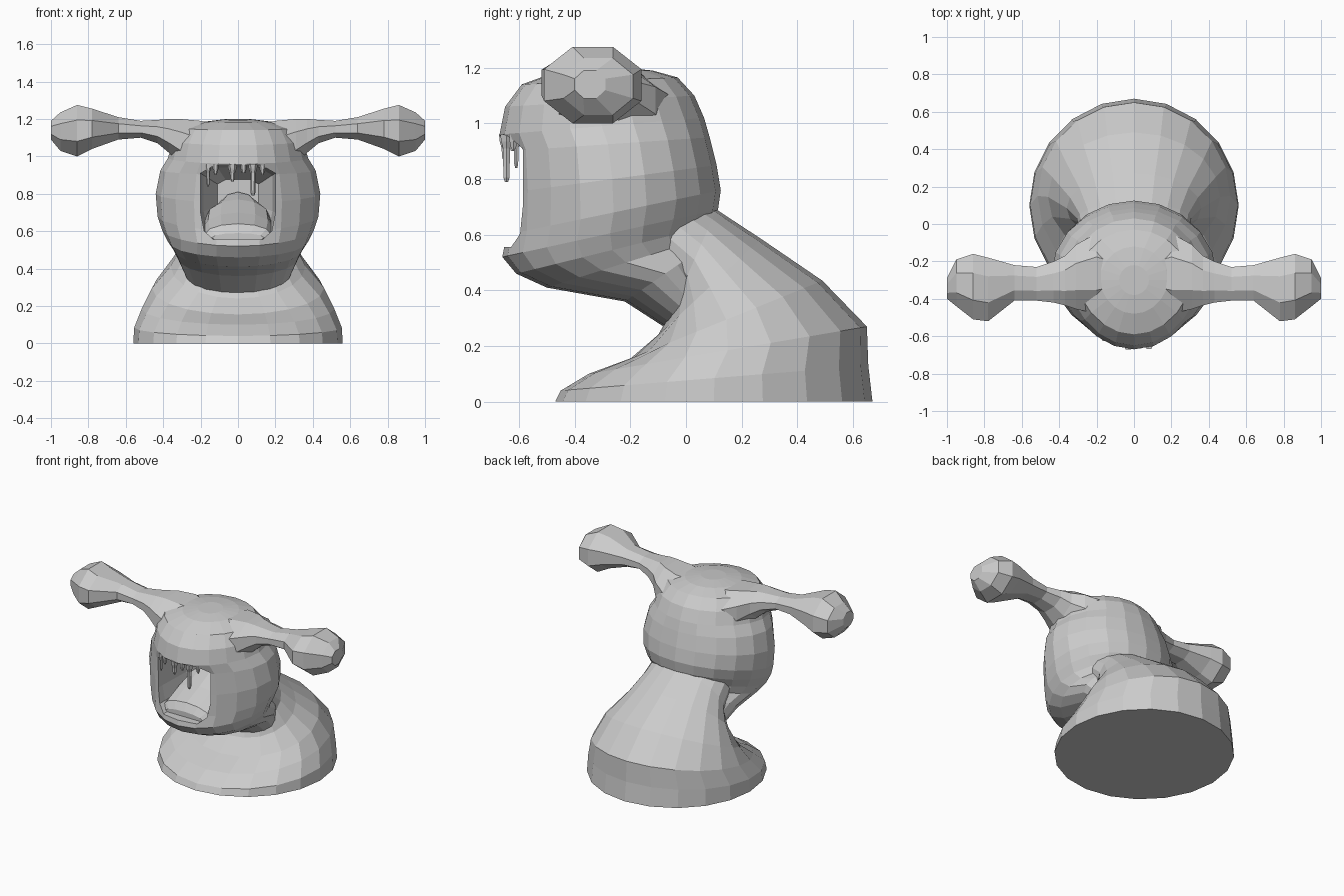
import bpy, bmesh, math
from mathutils import Vector

if "Cube" in bpy.data.objects:
    bpy.data.objects.remove(bpy.data.objects["Cube"])


def loft(name, rings):
    """Skin a list of equal-length point rings and cap both ends."""
    bm = bmesh.new()
    rows = [[bm.verts.new(p) for p in ring] for ring in rings]
    n = len(rows[0])
    for a, b in zip(rows, rows[1:]):
        for i in range(n):
            j = (i + 1) % n
            bm.faces.new((a[i], a[j], b[j], b[i]))
    bm.faces.new(rows[0])
    bm.faces.new(rows[-1])
    bmesh.ops.recalc_face_normals(bm, faces=bm.faces)
    mesh = bpy.data.meshes.new(name)
    bm.to_mesh(mesh)
    bm.free()
    ob = bpy.data.objects.new(name, mesh)
    bpy.context.collection.objects.link(ob)
    return ob


def tilted_ring(fy, fz, by, bz, w, n=20):
    """Ellipse through a front point and a back point, with half width w."""
    mid = Vector((0, (fy + by) / 2, (fz + bz) / 2))
    half = Vector((0, (by - fy) / 2, (bz - fz) / 2))
    return [mid + half * math.sin(t) + Vector((w * math.cos(t), 0, 0))
            for t in (math.tau * i / n for i in range(n))]


def boolean(ob, other, op):
    mod = ob.modifiers.new(op.title(), 'BOOLEAN')
    mod.operation = op
    mod.solver = 'EXACT'
    mod.object = other
    bpy.context.view_layer.objects.active = ob
    bpy.ops.object.modifier_apply(modifier=mod.name)
    bpy.data.objects.remove(other)


# Slumped body: front y, z, back y, z, half width
body = loft("body", [tilted_ring(*r) for r in (
    (-.47, .00, .67, .00, .56),
    (-.45, .04, .655, .13, .555),
    (-.35, .10, .65, .27, .515),
    (-.20, .155, .49, .435, .46),
    (-.10, .24, .27, .585, .36),
    (-.05, .33, .11, .69, .305),
    (-.18, .47, .02, .74, .29))])

# Bulbous head
head = loft("head", [tilted_ring(*r) for r in (
    (-.065, .26, .06, .50, .285),
    (-.22, .36, .07, .56, .325),
    (-.50, .41, .07, .59, .345),
    (-.61, .46, .08, .63, .375),
    (-.66, .52, .115, .69, .405),
    (-.645, .60, .125, .76, .43),
    (-.64, .75, .11, .85, .44),
    (-.645, .90, .085, .95, .415),
    (-.67, .96, .065, 1.02, .375),
    (-.65, 1.06, .03, 1.10, .35),
    (-.59, 1.14, -.03, 1.165, .30),
    (-.48, 1.18, -.12, 1.19, .18),
    (-.38, 1.195, -.22, 1.20, .08))])

# Front of the head tapers toward the muzzle
for v in head.data.vertices:
    if v.co.y < -.35 and v.co.z > .5:
        v.co.x *= 1 - .45 * min(-.35 - v.co.y, .2)

# Eye stalks ending in faceted clubs: x, y range, z range
stations = (
    (.10, -.42, -.12, .90, 1.17), (.20, -.48, -.05, .87, 1.19),
    (.31, -.455, -.11, .965, 1.20), (.37, -.435, -.17, 1.02, 1.20),
    (.43, -.42, -.20, 1.07, 1.195), (.52, -.41, -.23, 1.10, 1.19),
    (.64, -.41, -.22, 1.09, 1.21), (.78, -.52, -.18, 1.04, 1.255),
    (.86, -.51, -.16, 1.00, 1.275), (.95, -.44, -.19, 1.03, 1.235),
    (1.0, -.40, -.29, 1.09, 1.19))
stalks = []
for side in (-1, 1):
    rings = []
    for x, y0, y1, z0, z1 in stations:
        angles = [math.tau * (i + .5) / 8 for i in range(8)]
        k = .5 / math.cos(math.pi / 8)
        rings.append([(side * x, (y0 + y1) / 2 + (y1 - y0) * k * math.cos(t),
                       (z0 + z1) / 2 + (z1 - z0) * k * math.sin(t))
                      for t in angles])
    stalks.append(loft("eye_stalk", rings))

# Fuse into one skin, then hollow out the mouth
for part in [body] + stalks:
    boolean(head, part, 'UNION')
half_mouth = [(.13, .555), (.18, .60), (.20, .70), (.20, .91), (.12, .955)]
outline = half_mouth + [(-x, z) for x, z in reversed(half_mouth)]
cutter = loft("mouth_cutter", [
    [(x * s, y, .78 + (z - .78) * s) for x, z in outline]
    for y, s in ((-.85, 1), (-.54, 1), (-.30, .92), (-.15, .55))])
boolean(head, cutter, 'DIFFERENCE')
head.name = "creature_skin"

# Tongue rising toward the throat: y, top z, bottom z, half width
loft("tongue", [
    [(w * math.cos(t), y, (top + low) / 2 + (top - low) / 2 * math.sin(t))
     for t in (math.tau * i / 12 for i in range(12))]
    for y, top, low, w in ((-.59, .59, .54, .14), (-.56, .64, .53, .175),
                           (-.42, .70, .54, .185), (-.28, .77, .56, .175),
                           (-.17, .81, .60, .11))])

# Drips hanging from the upper lip: x, y, tip z, radius
for x, y, tip, r in ((-.16, -.61, .84, .011), (-.12, -.625, .90, .012),
                     (-.03, -.65, .865, .017), (.03, -.65, .91, .012),
                     (.08, -.645, .79, .017), (.13, -.62, .90, .012)):
    loft("lip_drip", [
        [(x + r * k * math.cos(math.tau * i / 6),
          y + r * k * math.sin(math.tau * i / 6), z) for i in range(6)]
        for z, k in ((.96, 1.5), (.935, 1.3), (.91, .85),
                     (tip + .015, .75), (tip, .4))])
